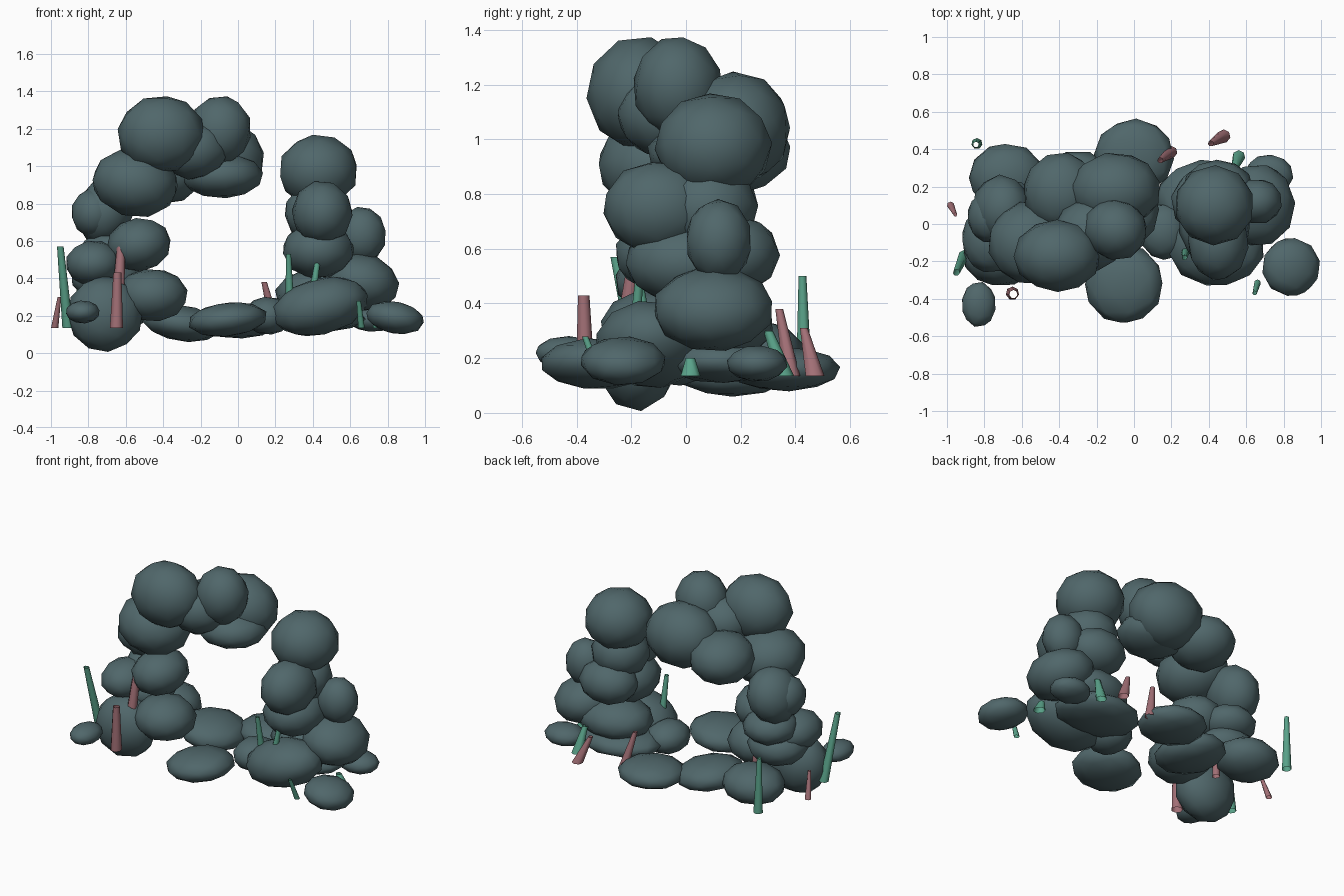
import bpy, bmesh, random
from math import radians
from mathutils import Vector, Matrix, Euler

if "Cube" in bpy.data.objects:
    bpy.data.objects.remove(bpy.data.objects["Cube"])

random.seed(4)


def material(name, rgb):
    m = bpy.data.materials.new(name)
    m.diffuse_color = (*rgb, 1)
    m.use_nodes = True
    m.node_tree.nodes["Principled BSDF"].inputs["Base Color"].default_value = m.diffuse_color
    return m


STONE = material("stone", (0.08, 0.135, 0.145))
GREEN = material("green", (0.10, 0.36, 0.25))
PINK = material("pink", (0.36, 0.16, 0.18))


def finish(bm, name, mat):
    for f in bm.faces:
        f.smooth = True
    me = bpy.data.meshes.new(name)
    bm.to_mesh(me)
    bm.free()
    me.materials.append(mat)
    bpy.context.collection.objects.link(bpy.data.objects.new(name, me))


def boulder(name, pos, size, tilt=0, turn=0):
    """Squashed low-poly ball; tilt leans it about y, turn spins it about z."""
    bm = bmesh.new()
    spin = Euler([random.uniform(0, 6) for _ in range(3)]).to_matrix().to_4x4()
    bmesh.ops.create_icosphere(bm, subdivisions=2, radius=1.025, matrix=spin)
    rot = Euler((0, radians(tilt), radians(turn))).to_matrix().to_4x4()
    bm.transform(Matrix.Translation(pos) @ rot @ Matrix.Diagonal((*size, 1)))
    finish(bm, name, STONE)


def spike(name, base, tip, r1, r2, mat):
    """Tapered open coral tube with horizontal ends."""
    base, tip = Vector(base), Vector(tip)
    d = tip - base
    bm = bmesh.new()
    bmesh.ops.create_cone(bm, cap_ends=False, segments=7, radius1=r1, radius2=r2, depth=d.z)
    for v in bm.verts:
        t = v.co.z / d.z + 0.5
        v.co.x += base.x + d.x * t
        v.co.y += base.y + d.y * t
        v.co.z += base.z + d.z / 2
    finish(bm, name, mat)


# Left leg of the arch
boulder("left_base_boulder", (-.71, -.18, .21), (.20, .15, .20))
boulder("left_back_boulder", (-.68, .25, .22), (.20, .18, .12))
boulder("left_inner_boulder", (-.46, -.12, .31), (.19, .19, .14))
boulder("left_core_boulder", (-.70, .02, .40), (.19, .18, .12))
boulder("left_core_upper", (-.68, .07, .54), (.17, .17, .11))
boulder("left_outer_boulder", (-.77, -.08, .48), (.15, .18, .12))
boulder("left_mid_boulder", (-.53, -.07, .58), (.17, .19, .14), -10)
boulder("left_upper_boulder", (-.71, .08, .76), (.15, .18, .18), 20)
boulder("left_upper_outer", (-.77, .04, .75), (.12, .14, .13))

# Broken span
boulder("span_shoulder", (-.55, -.10, .91), (.23, .22, .18), 10)
boulder("span_crown", (-.41, -.17, 1.17), (.23, .19, .205))
boulder("span_back_low", (-.39, .17, .96), (.20, .21, .16))
boulder("span_core", (-.24, -.06, 1.09), (.19, .19, .16))
boulder("span_end_top", (-.10, -.03, 1.19), (.17, .16, .185), 15, -20)
boulder("span_end_back", (-.10, .18, 1.04), (.24, .20, .205))
boulder("span_end_low", (-.09, .07, .95), (.22, .21, .12))

# Right leg
boulder("right_base_front", (.44, -.13, .25), (.26, .20, .15), -14)
boulder("right_base_back", (.44, .12, .32), (.24, .20, .13))
boulder("right_base_slab", (.40, .13, .19), (.28, .21, .08))
boulder("right_base_outer", (.66, .10, .38), (.20, .22, .15), 12)
boulder("right_outer_boulder", (.66, .12, .63), (.13, .12, .15))
boulder("right_mid_boulder", (.43, .00, .55), (.19, .22, .15))
boulder("right_mid_back", (.45, .18, .58), (.19, .16, .14))
boulder("right_neck_front", (.45, -.10, .75), (.16, .20, .17))
boulder("right_neck_back", (.43, .08, .75), (.18, .18, .16))
boulder("right_cap", (.43, .10, .975), (.21, .21, .19))

# Floor rubble
boulder("floor_front", (-.055, -.32, .18), (.21, .21, .09), -6)
boulder("floor_middle", (.16, -.04, .20), (.13, .15, .10))
boulder("floor_left", (-.30, .17, .16), (.21, .22, .095), 8)
boulder("floor_back", (0, .36, .16), (.21, .20, .08))
boulder("rubble_right_back", (.72, .26, .18), (.13, .11, .065))
boulder("rubble_right_front", (.84, -.23, .19), (.155, .155, .085), 10)
boulder("rubble_left_front", (-.83, -.43, .22), (.09, .12, .06))

# Coral stalks
Z = .135
greens = [
    ((-.91, -.17, Z), (-.95, -.26, .57), .030, .018),
    ((-.84, .43, Z), (-.845, .425, .50), .030, .015),
    ((.28, -.12, Z), (.27, -.18, .53), .028, .014),
    ((.37, -.20, Z), (.43, -.17, .52), .028, .014),
    ((.66, -.315, Z), (.645, -.37, .28), .018, .012),
    ((.56, .36, Z), (.54, .30, .30), .035, .018),
    ((.76, .015, Z), (.74, .015, .20), .038, .018),
]
pinks = [
    ((-.65, -.37, Z), (-.645, -.375, .43), .036, .022),
    ((-.65, -.25, Z), (-.625, -.19, .57), .040, .023),
    ((-.98, .10, Z), (-.955, .05, .30), .020, .010),
    ((.20, .385, Z), (.14, .34, .38), .032, .015),
    ((.48, .47, Z), (.41, .43, .31), .036, .015),
    ((-.57, .09, Z), (-.58, .08, .40), .025, .012),
]
for label, mat, rows in (("green", GREEN, greens), ("pink", PINK, pinks)):
    for i, (base, tip, r1, r2) in enumerate(rows, 1):
        spike(f"{label}_stalk_{i}", base, tip, r1, r2, mat)
